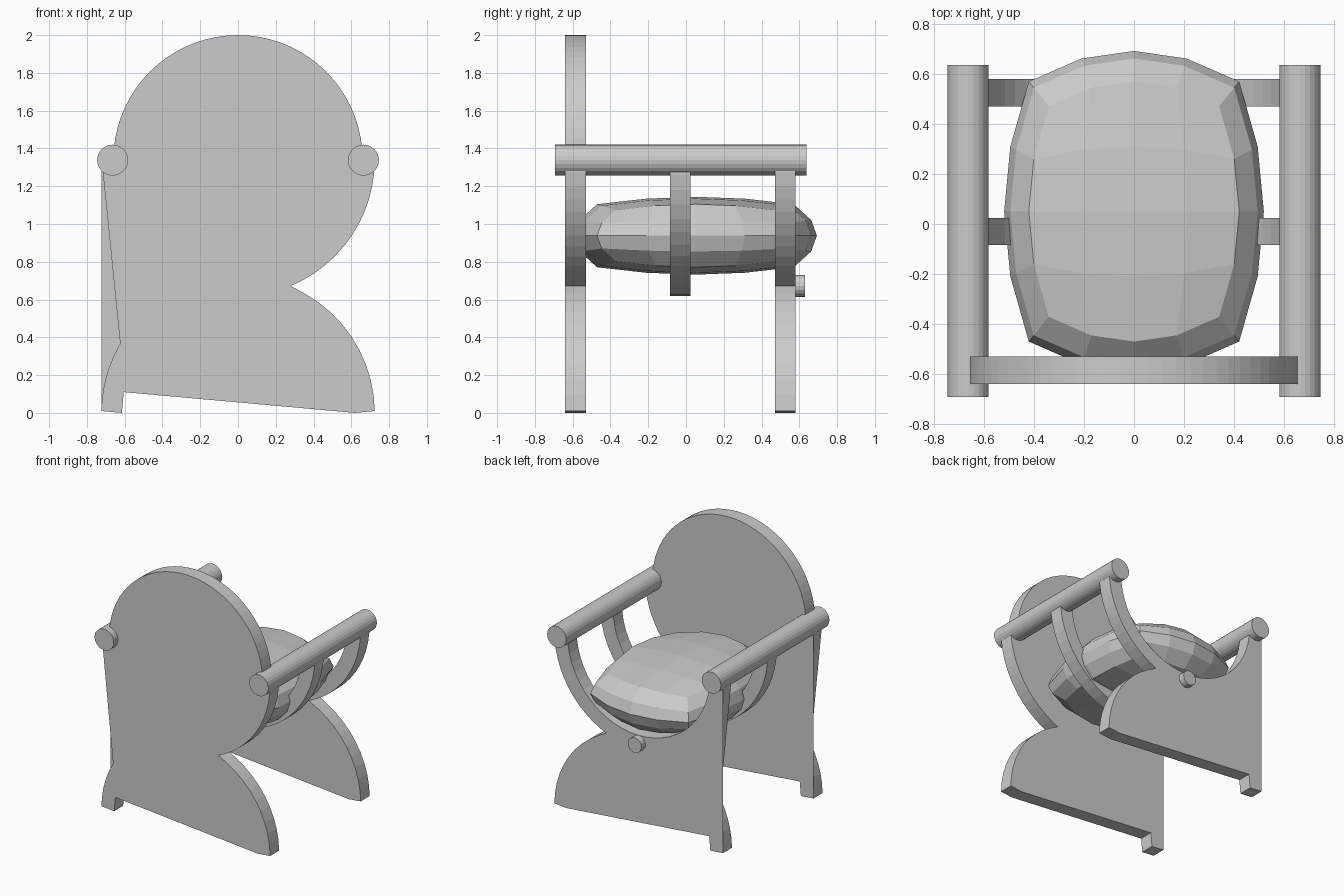
import bpy, bmesh
from math import sin, cos, radians, degrees, atan2

if "Cube" in bpy.data.objects:
    bpy.data.objects.remove(bpy.data.objects["Cube"])

ZC = 1.34          # height of the arm / back circle centre
R_OUT, R_IN, R_TOP = 0.724, 0.61, 0.66


def finish(bm, name):
    bmesh.ops.recalc_face_normals(bm, faces=bm.faces)
    me = bpy.data.meshes.new(name)
    bm.to_mesh(me)
    bm.free()
    ob = bpy.data.objects.new(name, me)
    bpy.context.collection.objects.link(ob)
    return ob


def arc(zc, r, a0, a1, n):
    """Points on an arc in the xz plane, angles in degrees."""
    return [(r * cos(radians(a0 + (a1 - a0) * i / n)),
             zc + r * sin(radians(a0 + (a1 - a0) * i / n))) for i in range(n + 1)]


def slab(name, profile, y0, y1):
    """Extrude an xz profile from y0 to y1."""
    bm = bmesh.new()
    face = bm.faces.new([bm.verts.new((x, y0, z)) for x, z in profile])
    ext = bmesh.ops.extrude_face_region(bm, geom=[face])
    for v in ext["geom"]:
        if isinstance(v, bmesh.types.BMVert):
            v.co.y = y1
    return finish(bm, name)


def rod(name, x, z, r, y0, y1, n=24):
    return slab(name, [(x + px, z + pz) for px, pz in arc(0, r, 0, 360, n)[:-1]], y0, y1)


# Shared lower outline: right side, feet and concave left side
notch = degrees(atan2(0.67, 0.28))
left_foot = arc(0, R_OUT, 149.5, 179.2, 5)
lower = (arc(ZC, R_OUT, 0, -notch, 12)
         + arc(0, R_OUT, notch, 0.8, 10)[1:]
         + [(0.62, 0.0), (-0.605, 0.11), (-0.615, 0.0)]
         + left_foot[::-1]
         + [(-0.722, ZC)])

# Back panel with round top, and seat-end panel with scooped top
slab("back_panel", lower + arc(ZC, R_TOP, 180, 0, 36), -0.64, -0.53)
slab("end_panel", lower + arc(ZC, R_IN, 180, 360, 28), 0.47, 0.58)

# Thin webs bridging the concave side on the +y face of each panel
for name, y in (("back_panel_web", -0.53), ("end_panel_web", 0.58)):
    bm = bmesh.new()
    bm.faces.new([bm.verts.new((x, y, z)) for x, z in [(-0.722, ZC)] + left_foot])
    finish(bm, name)

# Middle half-ring support
slab("middle_support", arc(ZC, R_OUT - 0.004, 180, 360, 28) + arc(ZC, R_IN, 360, 180, 28),
     -0.085, 0.025)

# Arm tubes and end peg
for side, x in (("left", -0.664), ("right", 0.664)):
    rod(side + "_arm", x, 1.338, 0.082, -0.693, 0.637)
rod("end_peg", 0, 0.672, 0.058, 0.57, 0.63, 16)

# Cushion: gridded box bulged into a low-poly pillow
bm = bmesh.new()
bmesh.ops.create_cube(bm, size=2)
bmesh.ops.subdivide_edges(bm, edges=bm.edges[:], cuts=3, use_grid_fill=True)
K = 0.19
for v in bm.verts:
    a, b, c = v.co
    fa, fb, fc = (1 - K * t * t for t in (a, b, c))
    v.co = (0.52 * a * fb * fc, 0.05 + 0.643 * b * fa * fc, 0.938 + 0.206 * c * fa * fb)
finish(bm, "seat_cushion")
